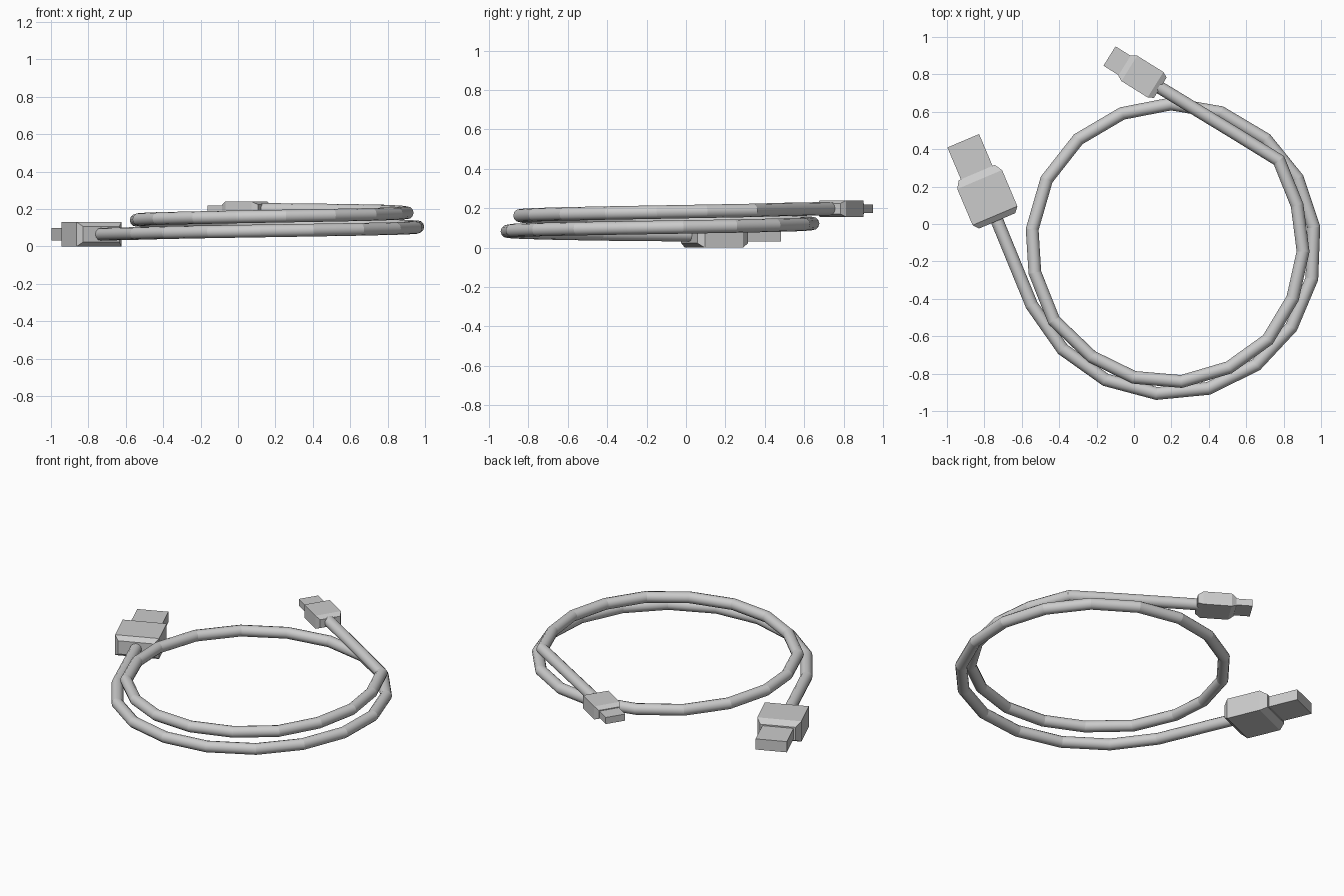
import bpy, bmesh, math
from mathutils import Vector

if "Cube" in bpy.data.objects:
    bpy.data.objects.remove(bpy.data.objects["Cube"])

R, SIDES = 0.034, 12


def make_object(name, bm):
    bmesh.ops.recalc_face_normals(bm, faces=bm.faces)
    me = bpy.data.meshes.new(name)
    bm.to_mesh(me)
    bm.free()
    ob = bpy.data.objects.new(name, me)
    bpy.context.collection.objects.link(ob)
    return ob


def loft(bm, rings):
    """Skin a list of point rings and cap both ends."""
    vs = [[bm.verts.new(p) for p in ring] for ring in rings]
    n = len(vs[0])
    sides = [bm.faces.new((a[i], a[(i + 1) % n], b[(i + 1) % n], b[i]))
             for a, b in zip(vs, vs[1:]) for i in range(n)]
    bm.faces.new(vs[0])
    bm.faces.new(vs[-1])
    return vs, sides


def block(name, tip, axis, sections):
    """Box-like part: sections are (distance from tip, half width, half height)."""
    a = Vector(axis).normalized()
    s = Vector((-a.y, a.x, 0))
    up = Vector((0, 0, 1))
    rings = [[Vector(tip) + a * d + s * w * i + up * h * j
              for i, j in ((1, 1), (-1, 1), (-1, -1), (1, -1))]
             for d, w, h in sections]
    bm = bmesh.new()
    loft(bm, rings)
    return make_object(name, bm)


def tube(name, pts):
    """Mitred tube with crisp joints between straight segments."""
    rings = []
    for i, p in enumerate(pts):
        a = (p - pts[max(i - 1, 0)]).normalized()
        b = (pts[min(i + 1, len(pts) - 1)] - p).normalized()
        t = (a + b).normalized()
        stretch = 1 / max(t.dot(a), t.dot(b))
        s = Vector((-t.y, t.x, 0)).normalized()
        u = t.cross(s)
        rings.append([p + s * R * stretch * math.cos(k * math.tau / SIDES)
                      + u * R * math.sin(k * math.tau / SIDES) for k in range(SIDES)])
    bm = bmesh.new()
    vs, sides = loft(bm, rings)
    for f in sides:
        f.smooth = True
    for ring in vs:
        for k in range(SIDES):
            bm.edges.get((ring[k], ring[(k + 1) % SIDES])).smooth = False
    return make_object(name, bm)


# Coiled cable: outer corners of the first turn, then centres of the second
outer = [(-.578, -.447), (-.406, -.693), (-.166, -.864), (.118, -.94), (.406, -.912),
         (.674, -.78), (.87, -.57), (.984, -.30), (.995, -.013), (.904, .26),
         (.727, .479), (.476, .628), (.198, .676), (-.075, .623), (-.32, .479),
         (-.497, .254), (-.578, -.024)]
inner = [(-.53, -.26), (-.428, -.516), (-.225, -.71), (0, -.82), (.254, -.842),
         (.508, -.767), (.716, -.618), (.848, -.398), (.904, -.147), (.872, .10),
         (.775, .34), (.54, .485)]
centre = Vector((.2, -.13))
path = [Vector((-.738, .032))]
for q in outer:
    v = Vector(q)
    path.append(v - (v - centre).normalized() * R)
path += [Vector(q) for q in inner] + [Vector((.132, .733))]
n = len(path) - 1
tube("cable", [Vector((p.x, p.y, .065 + .133 * i / n)) for i, p in enumerate(path)])

# Large plug
tip, axis = (-.913, .445, .065), (.39, -.92, 0)
block("large_plug_body", tip, axis,
      [(.185, .105, .042), (.225, .13, .065), (.435, .13, .065), (.465, .105, .042)])
block("large_plug_connector", tip, axis, [(0, .092, .034), (.20, .092, .034)])

# Small plug
tip, axis = (-.131, .898, .198), (.85, -.53, 0)
block("small_plug_body", tip, axis,
      [(.095, .064, .026), (.125, .08, .042), (.29, .08, .042), (.32, .064, .026)])
block("small_plug_connector", tip, axis, [(0, .061, .021), (.11, .061, .021)])
